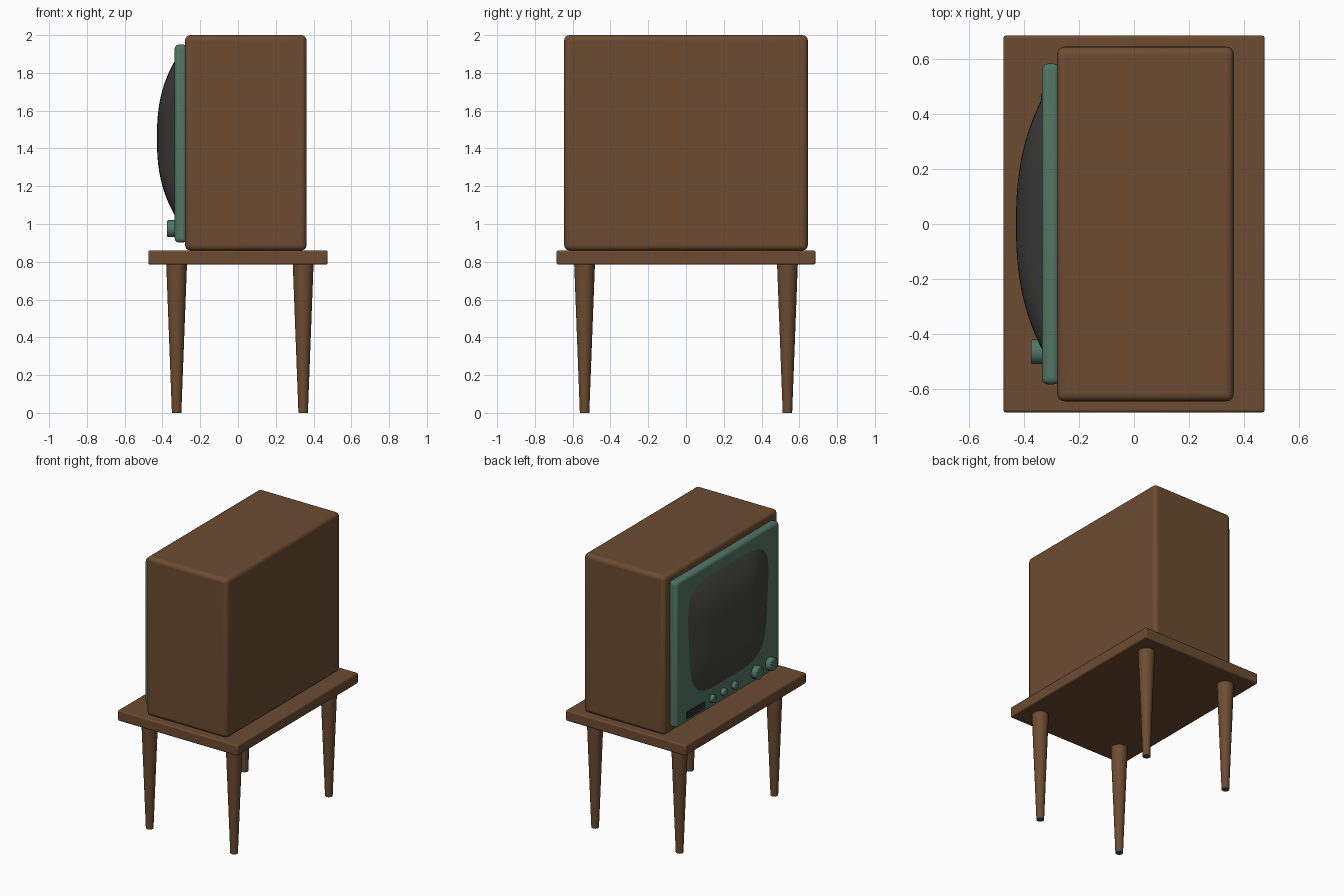
import bpy, bmesh, math
from mathutils import Matrix

if "Cube" in bpy.data.objects:
    bpy.data.objects.remove(bpy.data.objects["Cube"])


def material(name, rgb):
    m = bpy.data.materials.new(name)
    m.diffuse_color = (*rgb, 1)
    m.use_nodes = True
    m.node_tree.nodes["Principled BSDF"].inputs["Base Color"].default_value = m.diffuse_color
    return m


WOOD = material("brown wood", (0.150, 0.072, 0.031))
GREEN = material("muted green", (0.085, 0.180, 0.130))
GLASS = material("dark grey glass", (0.056, 0.056, 0.054))
DARK = material("dark panel", (0.022, 0.026, 0.022))


def finish(bm, name, mat, bevel=0, segments=3):
    bmesh.ops.recalc_face_normals(bm, faces=bm.faces)
    me = bpy.data.meshes.new(name)
    bm.to_mesh(me)
    bm.free()
    ob = bpy.data.objects.new(name, me)
    bpy.context.collection.objects.link(ob)
    me.materials.append(mat)
    if bevel:
        b = ob.modifiers.new("rounded edges", 'BEVEL')
        b.width, b.segments, b.limit_method = bevel, segments, 'ANGLE'
    bpy.ops.object.select_all(action='DESELECT')
    ob.select_set(True)
    bpy.context.view_layer.objects.active = ob
    bpy.ops.object.shade_smooth_by_angle(angle=math.radians(40))
    return ob


def box(name, mat, x, y, z, bevel=0, segments=3):
    bm = bmesh.new()
    bmesh.ops.create_cube(bm, size=1)
    for v in bm.verts:
        for i, (a, b) in enumerate((x, y, z)):
            v.co[i] = a if v.co[i] < 0 else b
    return finish(bm, name, mat, bevel, segments)


def knob(name, y, z, r, x_front):
    x_back = -0.325
    bm = bmesh.new()
    m = Matrix.Translation(((x_front + x_back) / 2, y, z)) @ Matrix.Rotation(math.pi / 2, 4, 'Y')
    bmesh.ops.create_cone(bm, cap_ends=True, segments=32, radius1=r, radius2=r,
                          depth=x_back - x_front, matrix=m)
    finish(bm, name, GREEN, 0.006, 2)


# Table with four tapered legs
box("table_top", WOOD, (-0.475, 0.475), (-0.685, 0.685), (0.785, 0.86), 0.008, 2)
for side, x in (("front", -0.325), ("back", 0.345)):
    for end, y in (("right", -0.537), ("left", 0.537)):
        bm = bmesh.new()
        bmesh.ops.create_cone(bm, cap_ends=True, segments=32, radius1=0.025, radius2=0.055,
                              depth=0.79, matrix=Matrix.Translation((x, y, 0.395)))
        finish(bm, f"{side}_{end}_leg", WOOD)

# Cabinet and front panel
box("cabinet", WOOD, (-0.28, 0.363), (-0.645, 0.645), (0.86, 2.0), 0.028, 4)
box("front_panel", GREEN, (-0.335, -0.27), (-0.583, 0.583), (0.902, 1.95), 0.022, 4)

# Bulging picture tube: concentric rounded outlines, narrower at the bottom
bm = bmesh.new()
N, RINGS = 96, 16
ZC, HY, HZ, DEPTH = 1.455, 0.475, 0.408, 0.094


def outline(k, t, x):
    a = 2 * math.pi * k / N
    c, s = math.cos(a), math.sin(a)
    p = 2 / 4.5
    y = math.copysign(abs(c) ** p, c) * t
    z = math.copysign(abs(s) ** p, s) * t
    return (x, y * (HY - 0.03 * (1 - z)), ZC + z * HZ)


rings = [[bm.verts.new(outline(k, 1, -0.325)) for k in range(N)]]
for i in range(RINGS):
    t = 1 - i / RINGS
    x = -0.335 - DEPTH * (1 - t ** 2.5)
    rings.append([bm.verts.new(outline(k, t, x)) for k in range(N)])
for a, b in zip(rings, rings[1:]):
    for k in range(N):
        n = (k + 1) % N
        bm.faces.new((a[k], a[n], b[n], b[k]))
centre = bm.verts.new((-0.335 - DEPTH, 0, ZC))
for k in range(N):
    bm.faces.new((rings[-1][k], rings[-1][(k + 1) % N], centre))
finish(bm, "screen", GLASS)

# Controls: two large knobs, three small ones, and a dark badge plate
for i, y in enumerate((-0.465, -0.305)):
    knob(f"large_knob_{i + 1}", y, 0.975, 0.045, -0.375)
for i, y in enumerate((-0.065, 0.06, 0.185)):
    knob(f"small_knob_{i + 1}", y, 0.972, 0.027, -0.36)
box("badge_plate", DARK, (-0.339, -0.331), (0.27, 0.475), (0.93, 0.982))
